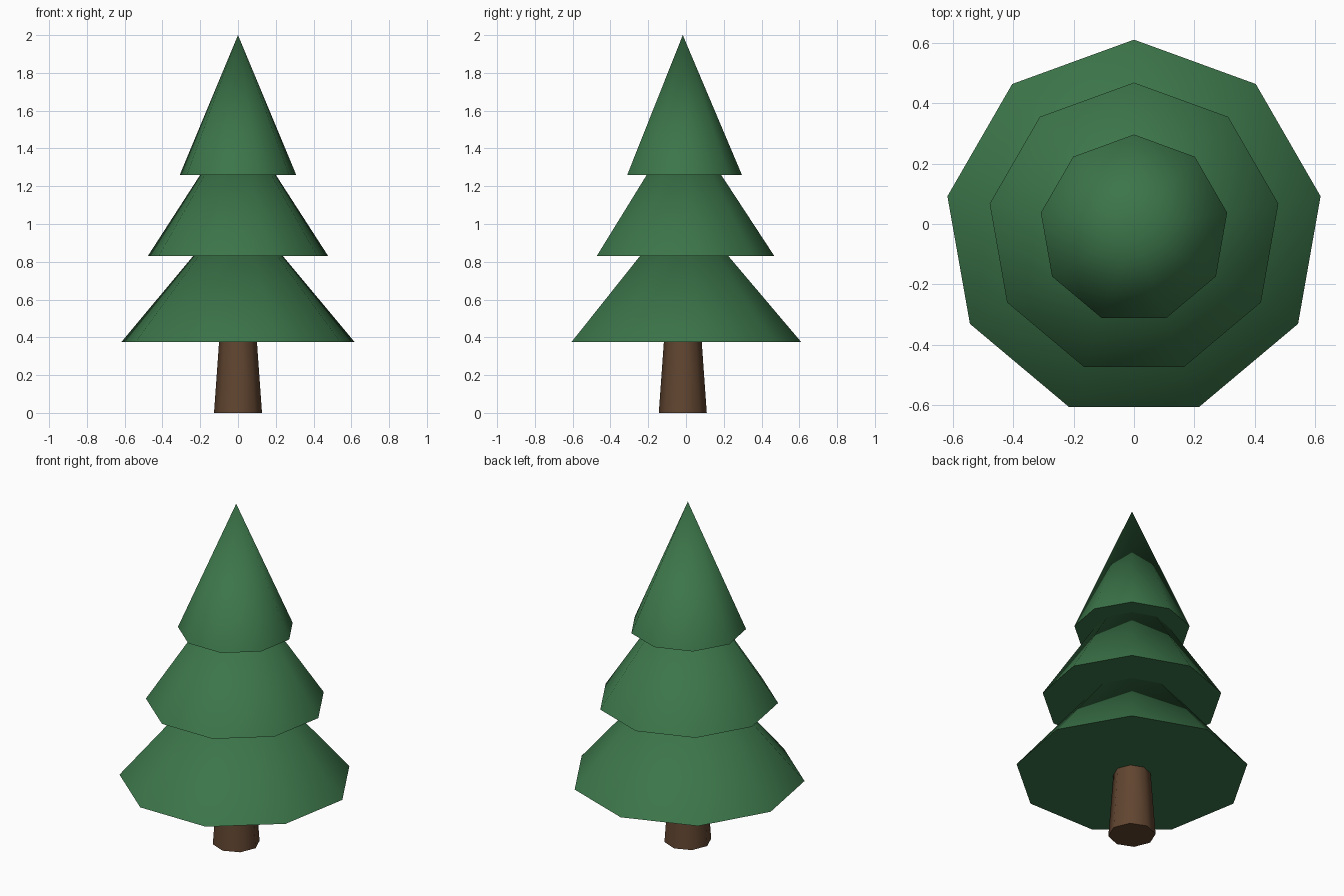
import bpy
import math

default_cube = bpy.data.objects.get("Cube")
if default_cube:
    bpy.data.objects.remove(default_cube, do_unlink=True)

AXIS_Y = -0.017


def make_material(name, rgb):
    mat = bpy.data.materials.new(name)
    mat.use_nodes = True
    color = (*rgb, 1.0)
    mat.diffuse_color = color
    mat.node_tree.nodes["Principled BSDF"].inputs["Base Color"].default_value = color
    return mat


def add_cone(name, sides, base_radius, top_radius, base_z, height, mat):
    bpy.ops.mesh.primitive_cone_add(
        vertices=sides, radius1=base_radius, radius2=top_radius, depth=height,
        location=(0, AXIS_Y, base_z + height / 2))
    obj = bpy.context.object
    obj.name = obj.data.name = name
    obj.data.materials.append(mat)
    bpy.ops.object.shade_smooth_by_angle(angle=math.radians(60))
    return obj


pine_green = make_material("pine green", (0.045, 0.18, 0.068))
bark_brown = make_material("bark brown", (0.12, 0.06, 0.03))

# Tapered trunk, reaching a little into the lowest tier
add_cone("trunk", 8, 0.127, 0.095, 0, 0.45, bark_brown)

# Three overlapping foliage tiers of equal height
tiers = [("lower_foliage", 0.627, 0.375),
         ("middle_foliage", 0.485, 0.83),
         ("upper_foliage", 0.313, 1.26)]
for name, radius, base_z in tiers:
    add_cone(name, 9, radius, 0, base_z, 0.74, pine_green)
